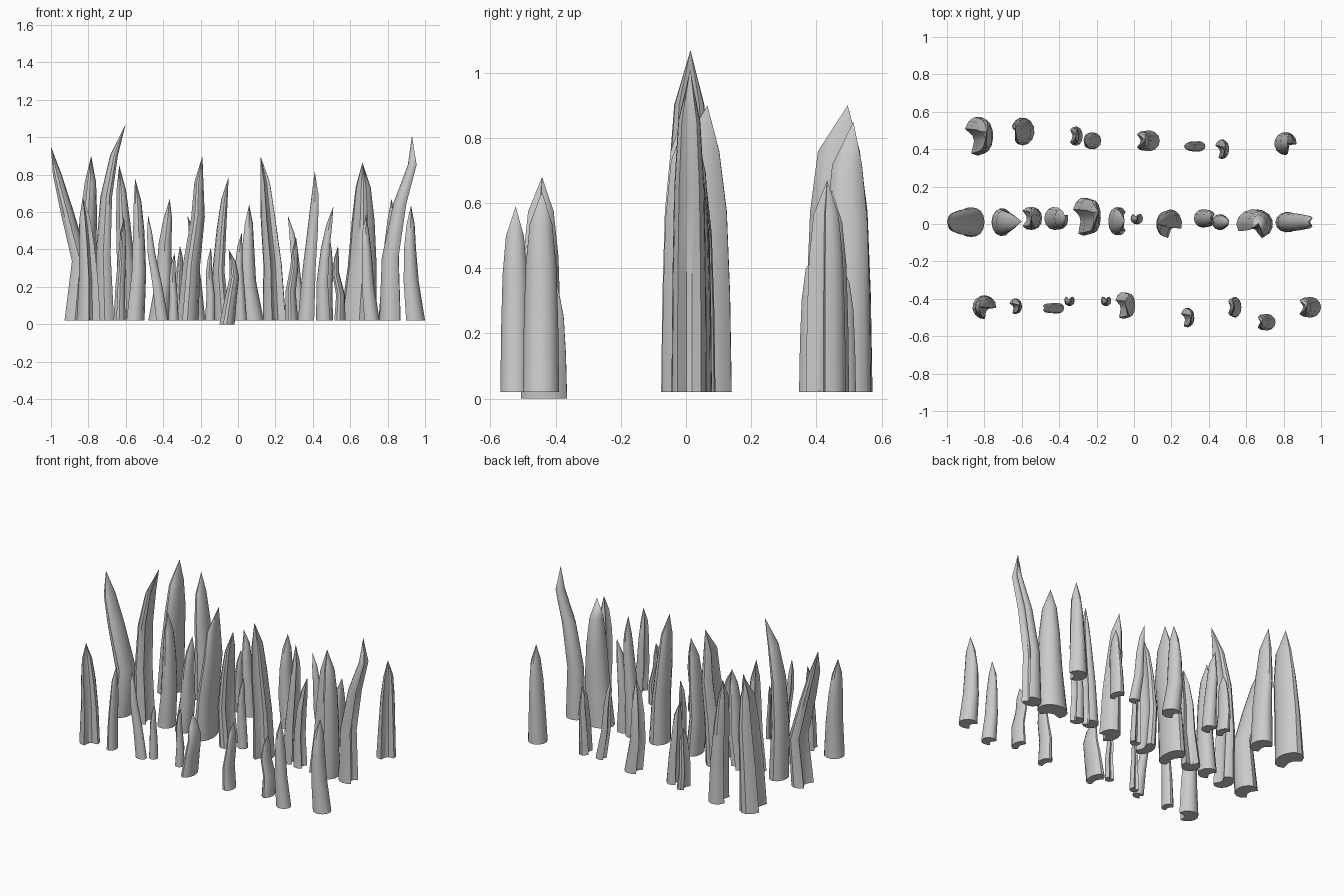
import bpy, bmesh
from math import cos, sin, radians

# Each blade: y, half width, half depth, groove direction, tip height,
# then the centre line's x at five levels from base to tip
BACK = [
    (.47, .075, .105, 200, .90, -.835, -.82, -.80, -.79, -.785),
    (.495, .063, .075, 200, .85, -.595, -.60, -.615, -.625, -.635),
    (.47, .036, .052, 180, .42, -.31, -.32, -.315, -.31, -.31),
    (.445, .045, .046, 180, .58, -.22, -.23, -.245, -.25, -.27),
    (.445, .058, .056, 180, .64, .08, .05, .05, .055, .06),
    (.415, .037, .028, 180, .58, .345, .31, .30, .285, .267),
    (.40, .038, .053, 200, .47, .47, .475, .485, .485, .49),
    (.43, .060, .062, 315, .67, .81, .815, .82, .825, .82),
]
MIDDLE = [
    (.01, .064, .080, 180, .95, -.88, -.85, -.92, -.97, -1.0),
    (.01, .057, .075, 0, 1.07, -.705, -.715, -.70, -.66, -.60),
    (.03, .055, .062, 180, .78, -.555, -.535, -.535, -.54, -.55),
    (.03, .055, .062, 60, .67, -.425, -.395, -.39, -.375, -.365),
    (.04, .060, .103, 200, .90, -.27, -.25, -.215, -.21, -.19),
    (.015, .047, .076, 0, .79, -.08, -.10, -.085, -.07, -.05),
    (.03, .033, .032, 90, .49, .015, .01, .005, .01, .02),
    (.0, .062, .078, 300, .90, .195, .185, .16, .145, .12),
    (.03, .050, .050, 0, .82, .37, .385, .405, .415, .41),
    (.01, .043, .043, 0, .63, .46, .455, .47, .49, .51),
    (.0, .098, .080, 250, .865, .645, .665, .67, .67, .665),
    (.01, .064, .055, 0, 1.01, .82, .82, .87, .935, .93),
]
FRONT = [
    (-.445, .064, .064, 315, .68, -.80, -.80, -.81, -.82, -.83),
    (-.44, .033, .042, 200, .58, -.635, -.63, -.62, -.615, -.61),
    (-.45, .037, .029, 180, .58, -.41, -.435, -.465, -.475, -.48),
    (-.41, .028, .029, 90, .38, -.345, -.345, -.35, -.345, -.34),
    (-.41, .028, .029, 90, .41, -.15, -.145, -.155, -.15, -.145),
    (-.435, .042, .072, 200, .40, -.06, -.04, -.02, -.03, -.05),
    (-.50, .036, .053, 200, .47, .285, .28, .30, .305, .31),
    (-.445, .034, .056, 180, .42, .54, .545, .52, .525, .535),
    (-.525, .047, .045, 180, .59, .71, .69, .685, .68, .685),
    (-.445, .058, .056, 180, .635, .942, .92, .915, .92, .925),
]
LEVELS = (0, .34, .63, .84)
THIN_X = (1, .80, .63, .42)
THIN_Y = (1, .95, .85, .62)


def section(groove):
    """Round outline with a concave groove facing the given direction."""
    pts = []
    for i in range(11):
        a = radians(groove + 42 + 276 * i / 10)
        pts.append((cos(a), sin(a)))
    for off in (-25, 25):
        a = radians(groove + off)
        pts.append((.38 * cos(a), .38 * sin(a)))
    return pts


def blade(name, row, z0):
    y, rx, ry, groove, height, *xs = row
    bm = bmesh.new()
    rings = []
    for lv, sx, sy, x in zip(LEVELS, THIN_X, THIN_Y, xs):
        z = z0 + lv * (height - z0)
        rings.append([bm.verts.new((x + px * rx * sx, y + py * ry * sy, z))
                      for px, py in section(groove)])
    # crescent blades carry their tip a little further back
    tip = bm.verts.new((xs[4], y + (.25 if groove == 200 else .05) * ry, height))
    n = len(rings[0])
    bm.faces.new(rings[0][::-1])
    for i in range(n):
        j = (i + 1) % n
        for a, b in zip(rings, rings[1:]):
            bm.faces.new((a[i], a[j], b[j], b[i]))
        bm.faces.new((rings[-1][i], rings[-1][j], tip))
    bmesh.ops.recalc_face_normals(bm, faces=bm.faces)
    mesh = bpy.data.meshes.new(name)
    bm.to_mesh(mesh)
    bm.free()
    ob = bpy.data.objects.new(name, mesh)
    bpy.context.collection.objects.link(ob)
    ob.select_set(True)
    bpy.context.view_layer.objects.active = ob


# Three rows of grass blades
for label, rows in (("back", BACK), ("middle", MIDDLE), ("front", FRONT)):
    for k, row in enumerate(rows):
        # one front blade reaches the ground, the rest start just above it
        z0 = 0 if (label, k) == ("front", 5) else .02
        blade(f"{label}_grass_blade_{k + 1}", row, z0)

bpy.ops.object.shade_smooth_by_angle(angle=radians(35))
